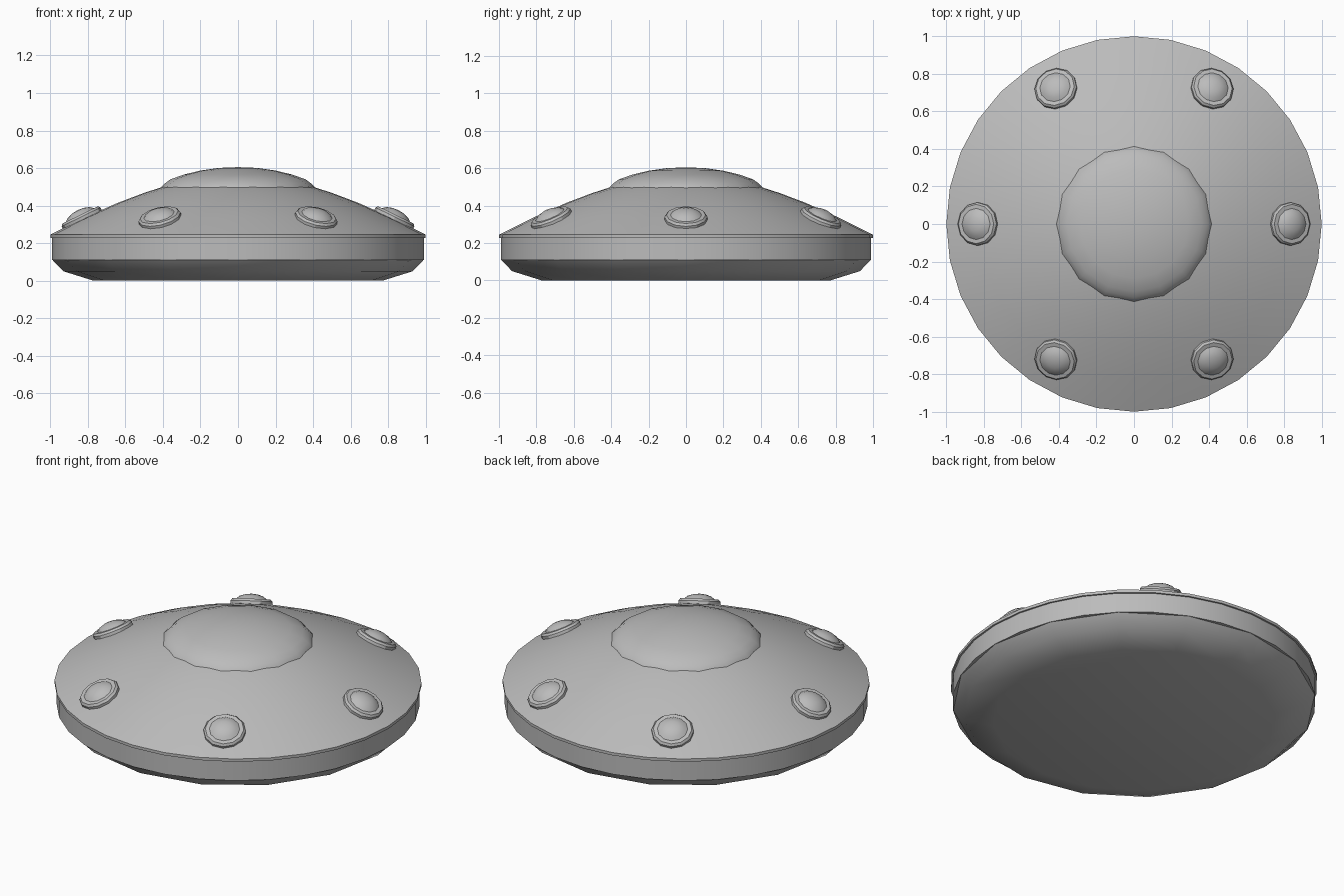
import bpy, bmesh, math
from mathutils import Matrix, Vector

if "Cube" in bpy.data.objects:
    bpy.data.objects.remove(bpy.data.objects["Cube"])

grey = bpy.data.materials.new("hull grey")
grey.diffuse_color = (0.5, 0.5, 0.5, 1)
grey.use_nodes = True
grey.node_tree.nodes["Principled BSDF"].inputs["Base Color"].default_value = grey.diffuse_color


def lathe(name, profile, sides, matrix=Matrix(), smooth=30):
    """Spin an (r, z) profile around z; r = 0 makes a pole, open ends are capped."""
    bm = bmesh.new()
    rings = []
    for r, z in profile:
        if r == 0:
            rings.append([bm.verts.new((0, 0, z))] * sides)
        else:
            rings.append([bm.verts.new((r * math.cos(2 * math.pi * i / sides),
                                        r * math.sin(2 * math.pi * i / sides), z))
                          for i in range(sides)])
    for a, b in zip(rings, rings[1:]):
        for i in range(sides):
            j = (i + 1) % sides
            corners = list(dict.fromkeys((a[i], a[j], b[j], b[i])))
            bm.faces.new(corners)
    for ring, (r, z) in ((rings[0], profile[0]), (rings[-1], profile[-1])):
        if r > 0:
            bm.faces.new(ring)
    bmesh.ops.recalc_face_normals(bm, faces=bm.faces)
    mesh = bpy.data.meshes.new(name)
    bm.to_mesh(mesh)
    bm.free()
    mesh.materials.append(grey)
    ob = bpy.data.objects.new(name, mesh)
    bpy.context.collection.objects.link(ob)
    ob.matrix_world = matrix
    bpy.ops.object.select_all(action='DESELECT')
    ob.select_set(True)
    bpy.context.view_layer.objects.active = ob
    bpy.ops.object.shade_smooth_by_angle(angle=math.radians(smooth))
    return ob


# Sloped upper hull with a thin lip at the rim
lathe("upper_hull", [(0.38, 0.505), (0.415, 0.495), (0.5, 0.468), (0.64, 0.415),
                     (0.82, 0.335), (1.0, 0.245), (1.0, 0.228)], 32)

# Low central dome
lathe("central_dome", [(0, 0.605), (0.1, 0.601), (0.2, 0.587), (0.29, 0.565),
                       (0.36, 0.54), (0.39, 0.518), (0.415, 0.494), (0.42, 0.48)], 16, smooth=50)

# Upright band around the rim
lathe("rim_band", [(0.99, 0.235), (0.99, 0.11)], 32)

# Faceted underside
lathe("underside", [(0.99, 0.112), (0.93, 0.05), (0.77, 0.0)], 16)

# Six domed lights seated square to the slope
tilt = math.radians(26)
for k in range(6):
    a = math.radians(60 * k)
    normal = Vector((math.sin(tilt) * math.cos(a), math.sin(tilt) * math.sin(a), math.cos(tilt)))
    seat = Vector((0.83 * math.cos(a), 0.83 * math.sin(a), 0.327))
    place = Matrix.Translation(seat) @ normal.to_track_quat('Z', 'Y').to_matrix().to_4x4()
    lathe(f"light_collar_{k + 1}", [(0.09, 0.026), (0.105, 0.026), (0.115, 0.014),
                                    (0.115, -0.02)], 12, place)
    lathe(f"light_lens_{k + 1}", [(0, 0.055), (0.035, 0.051), (0.065, 0.041),
                                  (0.088, 0.022), (0.088, 0.0)], 12, place)
